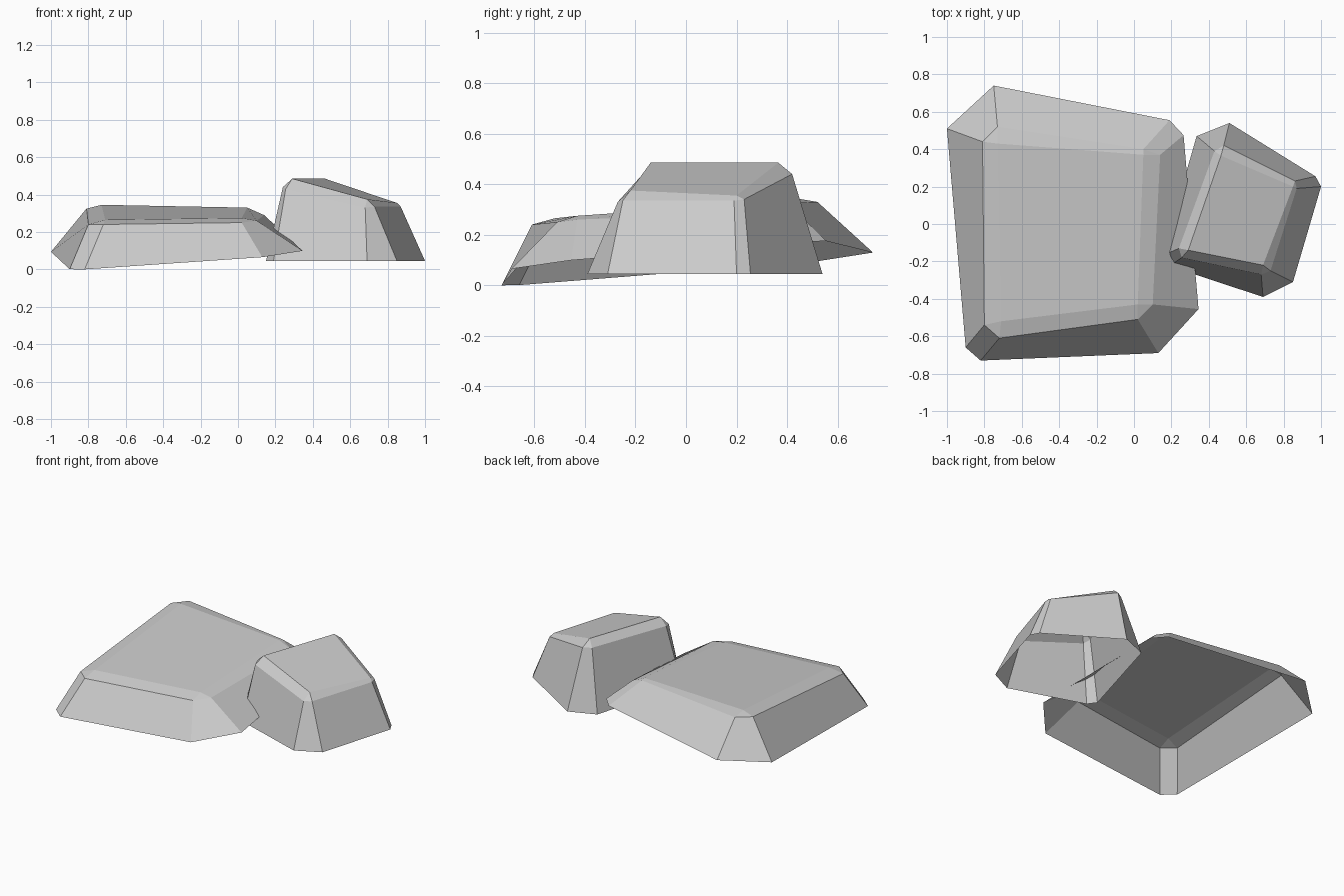
import bpy
import bmesh

# Remove the default object
default_object = bpy.data.objects.get("Cube")
if default_object:
    bpy.data.objects.remove(default_object, do_unlink=True)


def make_material(name, colour):
    material = bpy.data.materials.new(name)
    material.use_nodes = True
    material.diffuse_color = colour
    shader = material.node_tree.nodes["Principled BSDF"]
    shader.inputs["Base Color"].default_value = colour
    return material


def build_rock(name, corners, rim_height, material):
    """Chamfered block, open underneath. Corners run anticlockwise from the
    front right; each one holds two rim points, two shoulder points and a
    single point on the crown."""
    mesh = bpy.data.meshes.new(name)
    bm = bmesh.new()
    columns = []
    for rim_a, rim_b, shoulder_a, shoulder_b, crown in corners:
        points = [(*rim_a, rim_height(*rim_a)), (*rim_b, rim_height(*rim_b)),
                  shoulder_a, shoulder_b, crown]
        columns.append([bm.verts.new(point) for point in points])

    following = columns[1:] + columns[:1]
    for current, after in zip(columns, following):
        rim_a, rim_b, shoulder_a, shoulder_b, crown = current
        next_rim, _, next_shoulder, _, next_crown = after
        # Chamfered corner with its small triangular cap
        bm.faces.new((rim_a, rim_b, shoulder_b, shoulder_a))
        bm.faces.new((shoulder_a, shoulder_b, crown))
        # Side wall and the chamfer strip above it
        bm.faces.new((rim_b, next_rim, next_shoulder, shoulder_b))
        bm.faces.new((shoulder_b, next_shoulder, next_crown, crown))
    # Crown
    bm.faces.new([column[-1] for column in columns])

    bm.normal_update()
    bm.to_mesh(mesh)
    bm.free()
    mesh.materials.append(material)
    rock = bpy.data.objects.new(name, mesh)
    bpy.context.collection.objects.link(rock)
    return rock


def tilted_rim(x, y):
    return max(0, .065 * (x + .82) + .085 * (y + .73))


def level_rim(x, y):
    return .045


stone = make_material("stone grey", (.6, .6, .6, 1))

# Wide, low rock resting at a tilt
wide_corners = [
    ((-.9, -.66), (-.82, -.73), (-.8, -.54, .24), (-.72, -.61, .24), (-.71, -.52, .265)),
    ((.13, -.69), (.345, -.455), (.02, -.51, .25), (.1, -.43, .26), (.02, -.43, .275)),
    ((.265, .475), (.19, .555), (.14, .37, .29), (.05, .4, .325), (.05, .37, .33)),
    ((-.75, .74), (-1, .51), (-.73, .52, .33), (-.81, .44, .325), (-.73, .43, .345)),
]
build_rock("wide_rock", wide_corners, tilted_rim, stone)

# Smaller, taller rock leaning against it
small_corners = [
    ((.15, -.17), (.19, -.225), (.24, -.13, .44), (.255, -.18, .43), (.29, -.14, .485)),
    ((.69, -.39), (.85, -.31), (.68, -.27, .33), (.73, -.25, .335), (.69, -.22, .375)),
    ((1, .2), (.97, .255), (.87, .19, .335), (.86, .23, .34), (.85, .2, .355)),
    ((.51, .54), (.335, .47), (.48, .42, .44), (.43, .39, .44), (.465, .365, .485)),
]
build_rock("small_rock", small_corners, level_rim, stone)
